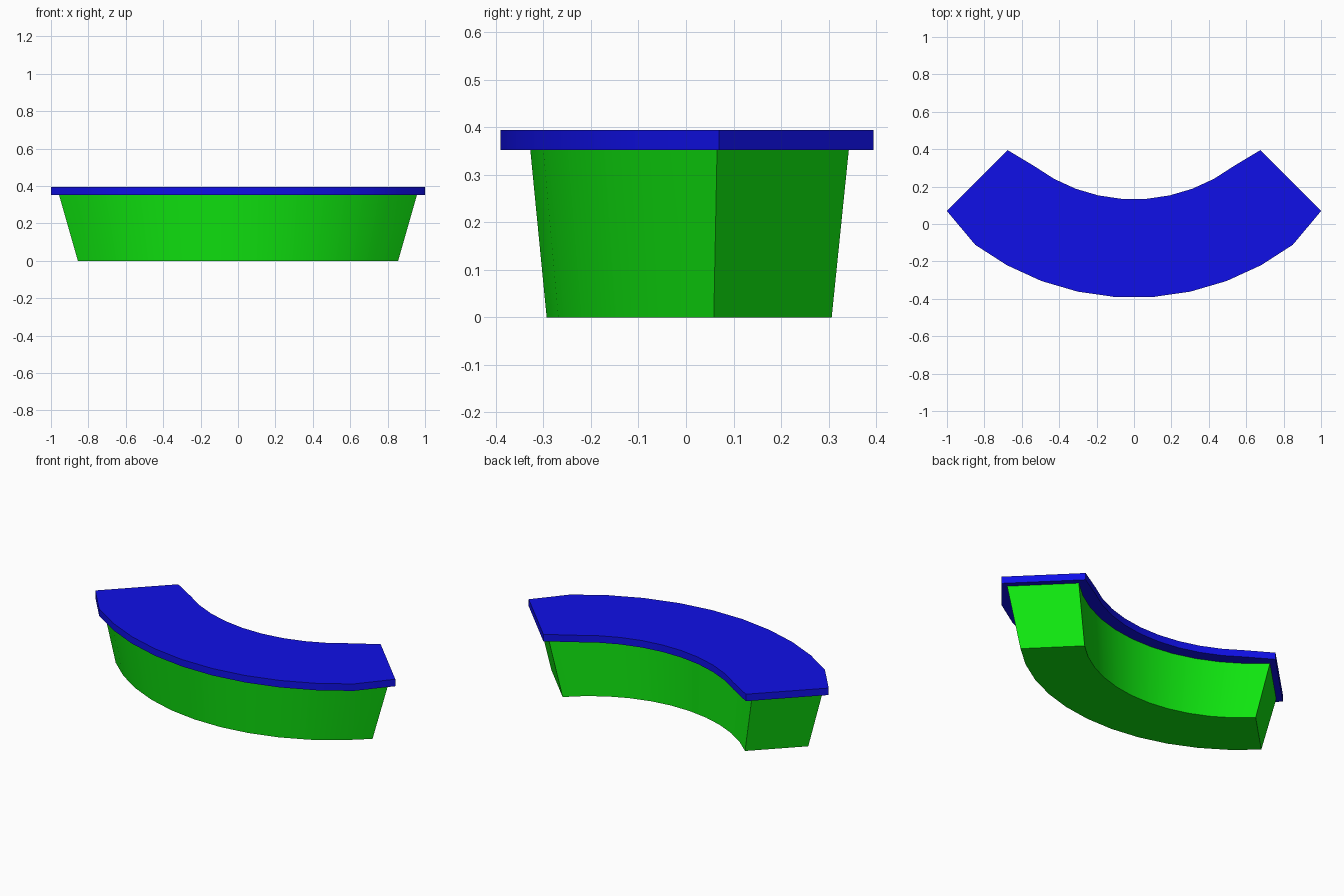
import bpy, bmesh
from math import sin, cos, radians

if "Cube" in bpy.data.objects:
    bpy.data.objects.remove(bpy.data.objects["Cube"], do_unlink=True)

SEGMENTS = 11
CENTRE_Y = 1.022
RIM_Z, TOP_Z = 0.352, 0.394


def material(name, colour):
    mat = bpy.data.materials.new(name)
    mat.use_nodes = True
    mat.diffuse_color = colour
    mat.node_tree.nodes["Principled BSDF"].inputs["Base Color"].default_value = colour
    return mat


def arc(radius, end_radius, overhang):
    """Quarter arc whose two end points are pushed out past the ends."""
    points = []
    for i in range(SEGMENTS + 1):
        a = radians(-45 + 90 * i / SEGMENTS)
        is_end = i in (0, SEGMENTS)
        r = end_radius if is_end else radius
        push = (overhang if i else -overhang) if is_end else 0
        points.append((r * sin(a) + push * cos(a),
                       CENTRE_Y - r * cos(a) + push * sin(a)))
    return points


def curved_block(name, outer, inner, z0, z1, bottom_scale, mat):
    bm = bmesh.new()
    # One ring of four corners per step along the arc
    rings = []
    for o, i in zip(outer, inner):
        rings.append([bm.verts.new((p[0] * s, p[1] * s, z))
                      for p, s, z in ((o, bottom_scale, z0), (o, 1, z1),
                                      (i, 1, z1), (i, bottom_scale, z0))])
    for a, b in zip(rings, rings[1:]):
        for k in range(4):
            n = (k + 1) % 4
            bm.faces.new((a[k], b[k], b[n], a[n]))
    bm.faces.new(rings[0])
    bm.faces.new(rings[-1])
    bmesh.ops.recalc_face_normals(bm, faces=bm.faces)
    mesh = bpy.data.meshes.new(name)
    bm.to_mesh(mesh)
    bm.free()
    mesh.materials.append(mat)
    obj = bpy.data.objects.new(name, mesh)
    bpy.context.collection.objects.link(obj)
    bpy.ops.object.select_all(action='DESELECT')
    obj.select_set(True)
    bpy.context.view_layer.objects.active = obj
    bpy.ops.object.shade_smooth_by_angle(angle=radians(30))
    return obj


green = material("green", (0.005, 0.8, 0.005, 1))
blue = material("blue", (0.005, 0.005, 0.8, 1))

# Tapered curved base
curved_block("counter_base", arc(1.353, 1.353, 0), arc(0.961, 0.961, 0),
             0, RIM_Z, 0.895, green)

# Overhanging curved slab
curved_block("counter_top", arc(1.416, 1.381, 0.034), arc(0.89, 0.921, 0.034),
             RIM_Z, TOP_Z, 1, blue)
